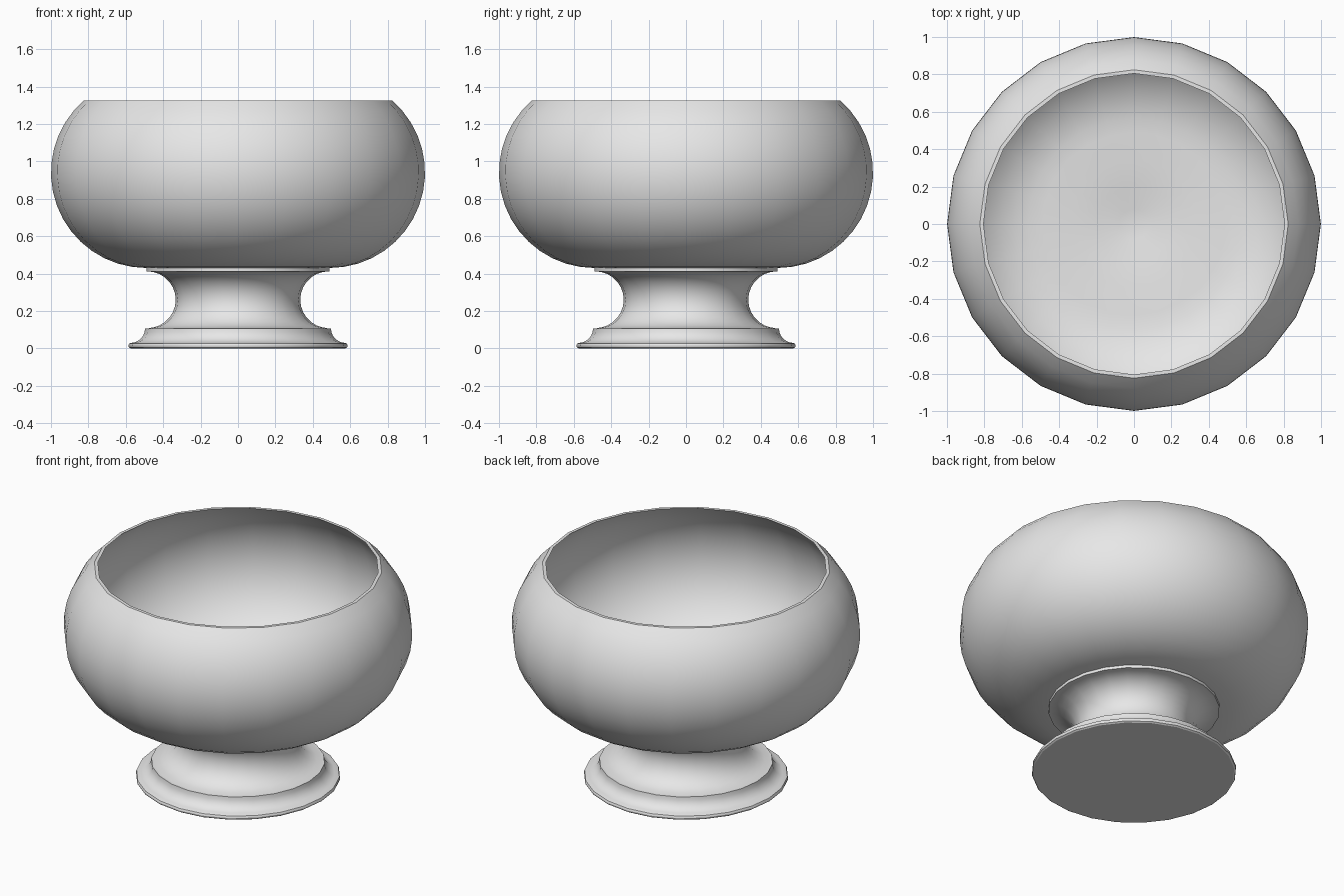
import bpy
import bmesh
from math import radians, cos, sin, tau

if "Cube" in bpy.data.objects:
    bpy.data.objects.remove(bpy.data.objects["Cube"], do_unlink=True)

SEGMENTS = 24

grey = bpy.data.materials.new("plain grey")
grey.use_nodes = True
grey.diffuse_color = (0.8, 0.8, 0.8, 1)
grey.node_tree.nodes["Principled BSDF"].inputs["Base Color"].default_value = (0.8, 0.8, 0.8, 1)


def arc(r, z, radius, start, end, steps):
    """Profile points on a circle centred at (r, z), angles in degrees."""
    angles = [radians(start + (end - start) * i / steps) for i in range(steps + 1)]
    return [(r + radius * cos(a), z + radius * sin(a)) for a in angles]


def lathe(name, profile):
    """Turn a profile of (radius, height) points around the z axis."""
    bm = bmesh.new()
    rings = []
    for r, z in profile:
        if r < 1e-5:
            rings.append([bm.verts.new((0, 0, z))] * SEGMENTS)
        else:
            rings.append([bm.verts.new((r * cos(tau * k / SEGMENTS), r * sin(tau * k / SEGMENTS), z))
                          for k in range(SEGMENTS)])
    for low, high in zip(rings, rings[1:]):
        for k in range(SEGMENTS):
            n = (k + 1) % SEGMENTS
            corners = list(dict.fromkeys((low[k], low[n], high[n], high[k])))
            bm.faces.new(corners)
    mesh = bpy.data.meshes.new(name)
    bm.to_mesh(mesh)
    bm.free()
    mesh.materials.append(grey)
    obj = bpy.data.objects.new(name, mesh)
    bpy.context.collection.objects.link(obj)
    bpy.ops.object.select_all(action="DESELECT")
    obj.select_set(True)
    bpy.context.view_layer.objects.active = obj
    bpy.ops.object.shade_smooth_by_angle(angle=radians(30))
    return obj


# Bowl: round outer wall, thin flat rim, inner wall and a gently dished floor
outer_wall = arc(0.49, 0.94, 0.51, -90, 49, 16)
inner_wall = arc(0.49, 0.94, 0.498, 50.8, -90, 16)
inner_wall[0] = (inner_wall[0][0], outer_wall[-1][1])
floor = [(0.34, 0.435), (0.2, 0.42), (0.08, 0.402), (0, 0.395)]
lathe("bowl", outer_wall + inner_wall + floor)

# Stem: hollow half-round neck with a narrow collar under the bowl
neck = arc(0.485, 0.26, 0.152, 270, 90, 14)
lathe("stem", neck + [(0.49, 0.412), (0.49, 0.43)])

# Foot: flat base, thin rounded edge, concave step up to the stem
step = arc(0.575, 0.107, 0.078, 270, 180, 6)
lathe("foot", [(0, 0), (0.575, 0), (0.584, 0.006), (0.586, 0.015), (0.582, 0.026)]
      + step + [(0.485, 0.107), (0.47, 0.108)])
